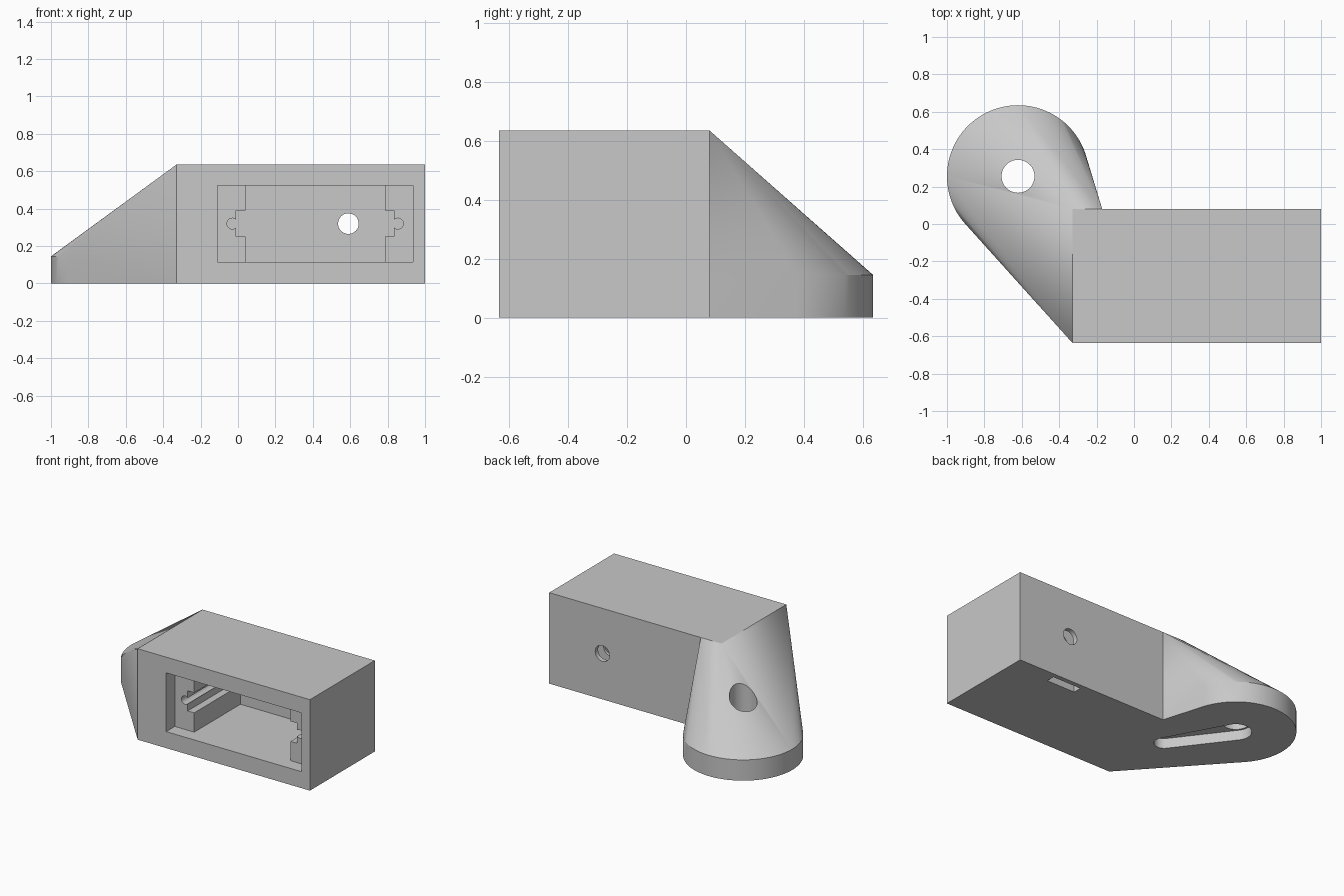
import bpy, bmesh, math
from mathutils import Matrix, Vector

cube = bpy.data.objects.get("Cube")
if cube:
    bpy.data.objects.remove(cube, do_unlink=True)

grey = bpy.data.materials.new("light_grey")
grey.use_nodes = True
colour = (0.58, 0.58, 0.58, 1)
grey.diffuse_color = colour
grey.node_tree.nodes["Principled BSDF"].inputs["Base Color"].default_value = colour


def make(name, bm):
    bmesh.ops.recalc_face_normals(bm, faces=bm.faces)
    mesh = bpy.data.meshes.new(name)
    bm.to_mesh(mesh)
    bm.free()
    mesh.materials.append(grey)
    ob = bpy.data.objects.new(name, mesh)
    bpy.context.collection.objects.link(ob)
    return ob


def add_box(bm, x, y, z):
    lo, hi = Vector((x[0], y[0], z[0])), Vector((x[1], y[1], z[1]))
    m = Matrix.Translation((lo + hi) / 2) @ Matrix.Diagonal((*(hi - lo), 1))
    bmesh.ops.create_cube(bm, size=1, matrix=m)


def add_cyl(bm, centre, r, depth, along_y=False, segs=64):
    m = Matrix.Translation(centre)
    if along_y:
        m = m @ Matrix.Rotation(math.pi / 2, 4, 'X')
    bmesh.ops.create_cone(bm, cap_ends=True, segments=segs, radius1=r,
                          radius2=r, depth=depth, matrix=m)


def hull(bm):
    """Replace the mesh with its convex hull and merge flat faces."""
    out = bmesh.new()
    for v in bm.verts:
        out.verts.new(v.co)
    bm.free()
    res = bmesh.ops.convex_hull(out, input=out.verts)
    junk = [g for g in res["geom_interior"] if isinstance(g, bmesh.types.BMVert)]
    bmesh.ops.delete(out, geom=junk, context='VERTS')
    bmesh.ops.dissolve_limit(out, angle_limit=0.002, verts=out.verts, edges=out.edges)
    return out


def combine(target, tool, operation):
    mod = target.modifiers.new(operation, 'BOOLEAN')
    mod.operation, mod.solver, mod.object = operation, 'EXACT', tool
    bpy.context.view_layer.objects.active = target
    bpy.ops.object.modifier_apply(modifier=mod.name)
    bpy.data.objects.remove(tool, do_unlink=True)


def box_tool(name, x, y, z):
    bm = bmesh.new()
    add_box(bm, x, y, z)
    return make(name, bm)


def cyl_tool(name, *args, **kw):
    bm = bmesh.new()
    add_cyl(bm, *args, **kw)
    return make(name, bm)


FRONT, BACK, TOP, LEFT = -0.635, 0.08, 0.635, -0.33
PX, PY = -0.62, 0.255
MID = 0.32

# rectangular housing
body = box_tool("housing", (LEFT, 1), (FRONT, BACK), (0, TOP))

# sloping arm wrapped between the housing end and the round foot
bm = bmesh.new()
add_box(bm, (LEFT, -0.17), (FRONT, BACK), (0, TOP))
add_cyl(bm, (PX, PY, 0.0725), 0.38, 0.145, segs=96)
combine(body, make("arm", hull(bm)), 'UNION')

# front opening, main pocket and the side notches
cuts = [
    box_tool("bezel_recess", (-0.11, 0.935), (FRONT - 0.1, -0.54), (0.115, 0.525)),
    box_tool("pocket", (0.04, 0.785), (FRONT - 0.05, -0.03), (0.115, 0.525)),
    box_tool("notches", (-0.01, 0.835), (FRONT - 0.05, -0.03), (0.25, 0.39)),
]
# screw grooves beside the notches
for x in (-0.03, 0.855):
    cuts.append(cyl_tool("groove", (x, -0.36, MID), 0.029, 0.66, along_y=True, segs=32))
# cable hole through the back wall, with a nut slot from below
cuts.append(cyl_tool("back_hole", (0.59, 0, MID), 0.055, 0.4, along_y=True, segs=48))
cuts.append(box_tool("nut_slot", (0.48, 0.70), (-0.012, 0.048), (-0.1, 0.43)))
# vertical hole through the foot
cuts.append(cyl_tool("foot_hole", (PX, PY, 0.4), 0.088, 1.2))
# tapered channel under the foot
bm = bmesh.new()
add_cyl(bm, (PX, PY, 0), 0.1, 0.14)
add_cyl(bm, (-0.365, -0.14, 0), 0.065, 0.14)
cuts.append(make("channel", hull(bm)))

for tool in cuts:
    combine(body, tool, 'DIFFERENCE')

# merge flat faces and smooth the round ones
bm = bmesh.new()
bm.from_mesh(body.data)
bmesh.ops.remove_doubles(bm, verts=bm.verts, dist=0.0002)
bmesh.ops.dissolve_limit(bm, angle_limit=0.002, verts=bm.verts, edges=bm.edges)
bm.to_mesh(body.data)
bm.free()
body.name = "housing_with_arm"
bpy.ops.object.select_all(action='DESELECT')
body.select_set(True)
bpy.context.view_layer.objects.active = body
bpy.ops.object.shade_smooth_by_angle(angle=math.radians(25))
